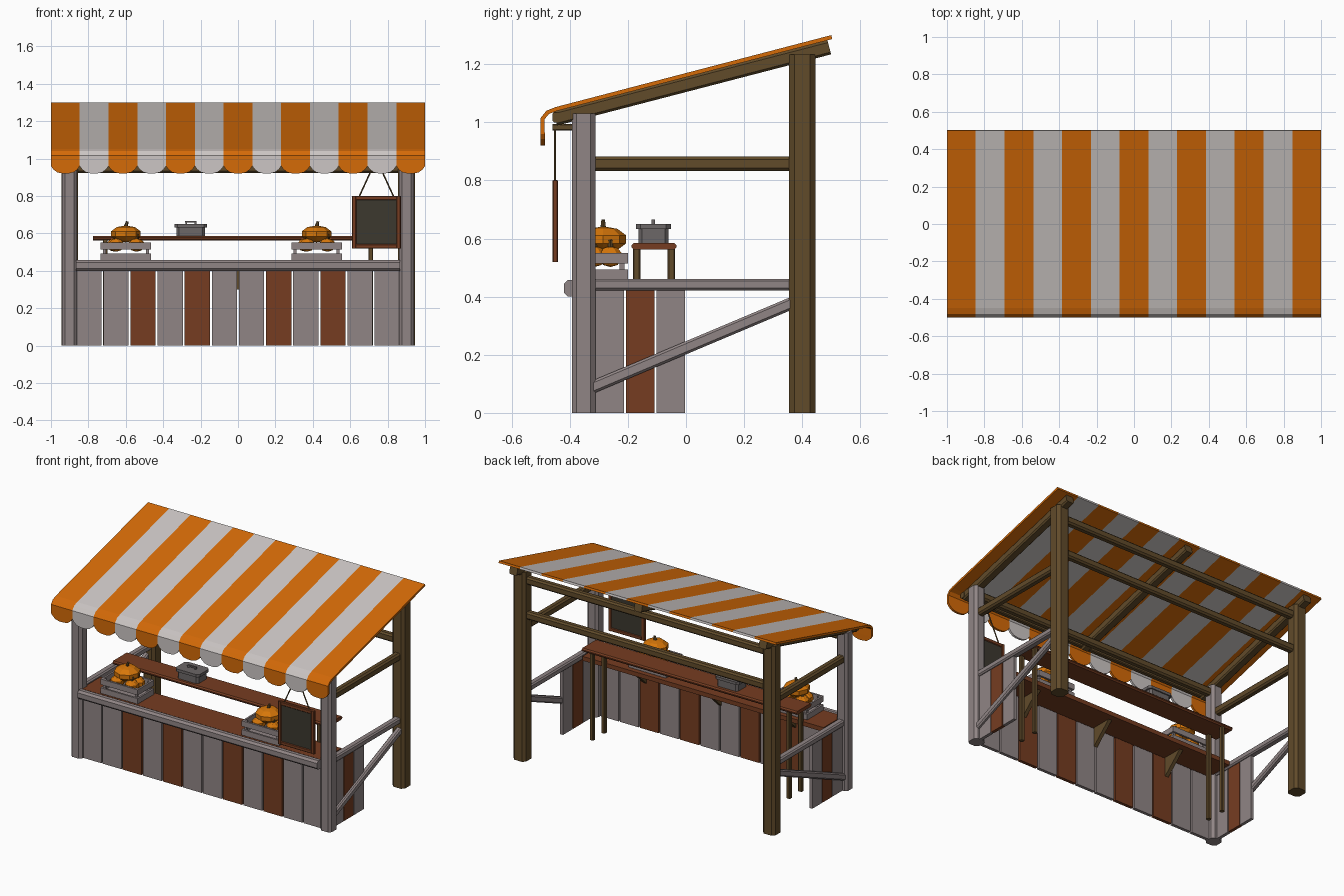
import bpy, bmesh, math
from mathutils import Matrix, Vector

if "Cube" in bpy.data.objects:
    bpy.data.objects.remove(bpy.data.objects["Cube"])


def material(name, *srgb):
    m = bpy.data.materials.new(name)
    col = [(c / 255) ** 2.2 for c in srgb] + [1]
    m.diffuse_color = col
    m.use_nodes = True
    m.node_tree.nodes["Principled BSDF"].inputs["Base Color"].default_value = col
    return m


ORANGE = material("orange cloth", 212, 106, 16)
WHITE = material("white cloth", 203, 197, 195)
GREY = material("grey wood", 143, 132, 132)
RED = material("red brown wood", 117, 63, 38)
DARK = material("dark wood", 97, 76, 46)
SLATE = material("slate", 62, 59, 50)
METAL = material("grey metal", 108, 103, 103)
PUMPKIN = material("pumpkin orange", 214, 118, 18)


def finish(bm, name, *mats):
    me = bpy.data.meshes.new(name)
    bm.to_mesh(me)
    bm.free()
    for m in mats:
        me.materials.append(m)
    ob = bpy.data.objects.new(name, me)
    bpy.context.collection.objects.link(ob)
    return ob


def beam(name, mat, center, size, chamfer=0, axis=2, tilt=0):
    """Box whose edges along one axis are chamfered, tilted about x."""
    bm = bmesh.new()
    bmesh.ops.create_cube(bm, size=1)
    bmesh.ops.scale(bm, vec=size, verts=bm.verts)
    if chamfer:
        long = [e for e in bm.edges
                if abs((e.verts[0].co - e.verts[1].co)[axis]) > size[axis] * 0.9]
        bmesh.ops.bevel(bm, geom=long, offset=chamfer, segments=1, affect='EDGES')
    bm.transform(Matrix.Translation(center) @ Matrix.Rotation(tilt, 4, 'X'))
    return finish(bm, name, mat)


def span(name, mat, x, y, z, chamfer=0, axis=2):
    """Beam given by its (low, high) ranges."""
    r = (x, y, z)
    return beam(name, mat, [(a + b) / 2 for a, b in r], [b - a for a, b in r], chamfer, axis)


def slanted(name, mat, x, a, b, width, height, chamfer=0):
    """Beam in the yz plane between two (y, z) points."""
    dy, dz = b[0] - a[0], b[1] - a[1]
    return beam(name, mat, (x, (a[0] + b[0]) / 2, (a[1] + b[1]) / 2),
                (width, math.hypot(dy, dz), height), chamfer, 1, math.atan2(dz, dy))


def rod(name, mat, a, b, r1, r2, sides=6):
    a, b = Vector(a), Vector(b)
    bm = bmesh.new()
    bmesh.ops.create_cone(bm, cap_ends=True, segments=sides, radius1=r1, radius2=r2,
                          depth=(b - a).length)
    bm.transform(Matrix.Translation((a + b) / 2)
                 @ (b - a).to_track_quat('Z', 'Y').to_matrix().to_4x4())
    return finish(bm, name, mat)


# Striped awning with a scalloped front edge
def awning():
    bm = bmesh.new()
    profile = [(0.5, 1.3), (-0.45, 1.052), (-0.48, 1.04), (-0.5, 1.015), (-0.5, 0.96)]
    scallop = [(0.08, 0.942), (0.22, 0.926), (0.4, 0.92)]
    scallop += [(1 - t, z) for t, z in reversed(scallop)]
    w = 2 / 13
    for i in range(13):
        x0, x1 = -1 + i * w, -1 + (i + 1) * w
        left = [bm.verts.new((x0, y, z)) for y, z in profile]
        right = [bm.verts.new((x1, y, z)) for y, z in profile]
        faces = [bm.faces.new((left[k], left[k + 1], right[k + 1], right[k]))
                 for k in range(len(profile) - 1)]
        edge = [bm.verts.new((x0 + t * w, -0.5, z)) for t, z in scallop]
        faces.append(bm.faces.new([left[-1]] + edge + [right[-1]]))
        for f in faces:
            f.material_index = i % 2
    bmesh.ops.remove_doubles(bm, verts=bm.verts, dist=0.0001)
    ob = finish(bm, "awning", ORANGE, WHITE)
    mod = ob.modifiers.new("thickness", 'SOLIDIFY')
    mod.thickness = 0.014
    mod.offset = -1


awning()

# Frame: posts, side rails and braces
for s, side in ((1, "left"), (-1, "right")):
    x = 0.9 * s
    beam(f"front_post_{side}", GREY, (x, -0.352, 0.515), (0.08, 0.08, 1.03), 0.016)
    beam(f"back_post_{side}", DARK, (x, 0.4, 0.617), (0.09, 0.09, 1.234), 0.018)
    beam(f"upper_side_bar_{side}", DARK, (x, 0.022, 0.857), (0.045, 0.67, 0.05), 0.01, 1)
    beam(f"side_rail_{side}", GREY, (x, 0.022, 0.441), (0.045, 0.67, 0.04), 0.008, 1)
    slanted(f"side_brace_{side}", GREY, x + 0.012 * s, (-0.325, 0.087), (0.37, 0.38), 0.035, 0.042, 0.008)
    # Side cladding
    for i, mat in enumerate((GREY, RED, GREY)):
        y = -0.312 + i * 0.105
        span(f"side_panel_{side}_{i + 1}", mat, (x - 0.01, x + 0.01), (y, y + 0.099), (0, 0.421))

# Roof timbers
for x, side in ((-0.9, "right"), (0, "middle"), (0.9, "left")):
    slanted(f"rafter_{side}", DARK, x, (-0.45, 1.013), (0.493, 1.258), 0.055, 0.05, 0.008)
for name, y, z, h in (("front_beam", -0.352, 0.99, 0.05), ("back_top_beam", 0.4, 1.175, 0.05),
                      ("back_lower_beam", 0.4, 0.948, 0.05)):
    beam(name, DARK, (0, y, z), (1.76, 0.045, h), 0.01, 0)
beam("eave_beam", DARK, (0, -0.444, 1.017), (1.86, 0.03, 0.034), 0.005, 0)

# Front cladding and counter
for i in range(12):
    x = -0.87 + i * 0.145
    mat = RED if i in (2, 4, 7, 9) else GREY
    span(f"front_panel_{i + 1}", mat, (x + 0.005, x + 0.14), (-0.367, -0.347), (0, 0.42))
span("counter_rail", GREY, (-0.865, 0.865), (-0.42, -0.37), (0.4, 0.457), 0.013, 0)
span("counter_top", RED, (-0.87, 0.87), (-0.375, -0.175), (0.425, 0.453))
for i, x in enumerate((-0.54, 0, 0.54)):
    bm = bmesh.new()
    tri = [bm.verts.new((x - 0.012, y, z)) for y, z in ((-0.348, 0.425), (-0.348, 0.3), (-0.215, 0.425))]
    face = bm.faces.new(tri)
    ext = bmesh.ops.extrude_face_region(bm, geom=[face])
    bmesh.ops.translate(bm, vec=(0.024, 0, 0),
                        verts=[v for v in ext["geom"] if isinstance(v, bmesh.types.BMVert)])
    bmesh.ops.recalc_face_normals(bm, faces=bm.faces)
    finish(bm, f"counter_bracket_{i + 1}", DARK)

# Back shelf on four legs
span("shelf", RED, (-0.775, 0.775), (-0.187, -0.032), (0.562, 0.585), 0.008, 0)
for x in (-0.71, 0.71):
    for y in (-0.17, -0.05):
        beam("shelf_leg", DARK, (x, y, 0.283), (0.026, 0.026, 0.566), 0.004)


# Crates of pumpkins
def pumpkin(x, y, z, r, h, turn=0):
    bm = bmesh.new()
    bmesh.ops.create_uvsphere(bm, u_segments=8, v_segments=5, radius=1)
    bm.transform(Matrix.Translation((x, y, z)) @ Matrix.Rotation(turn, 4, 'Z')
                 @ Matrix.Diagonal((r, r, h, 1)))
    finish(bm, "pumpkin", PUMPKIN)
    rod("pumpkin_stem", DARK, (x, y, z + h * 0.85), (x + 0.008, y, z + h + 0.022), 0.011, 0.007)


for cx in (-0.6, 0.42):
    cy, hx, hy = -0.285, 0.135, 0.085
    for z in (0.475, 0.532):
        for s in (-1, 1):
            beam("crate_long_slat", GREY, (cx, cy + s * (hy - 0.006), z), (2 * hx, 0.012, 0.036))
            beam("crate_end_slat", GREY, (cx + s * (hx - 0.006), cy, z), (0.012, 2 * hy - 0.024, 0.036))
    for sx in (-1, 1):
        for sy in (-1, 1):
            beam("crate_corner", GREY, (cx + sx * (hx - 0.02), cy + sy * (hy - 0.02), 0.502), (0.016, 0.016, 0.09))
    beam("crate_floor", GREY, (cx, cy, 0.462), (2 * hx - 0.02, 2 * hy - 0.02, 0.012))
    pumpkin(cx, cy, 0.597, 0.083, 0.045)
    for dx, dy in ((-0.06, 0.025), (0.06, 0.025), (-0.05, -0.03), (0.055, -0.03)):
        pumpkin(cx + dx, cy + dy, 0.538, 0.043, 0.036, dx * 9)

# Lidded metal box with a handle
span("box_body", METAL, (-0.328, -0.177), (-0.163, -0.06), (0.585, 0.64), 0.012)
span("box_lid", METAL, (-0.34, -0.165), (-0.172, -0.052), (0.632, 0.65), 0.016)
for x in (-0.277, -0.228):
    span("handle_post", METAL, (x - 0.005, x + 0.005), (-0.118, -0.106), (0.648, 0.66))
span("handle_grip", METAL, (-0.284, -0.221), (-0.118, -0.106), (0.657, 0.666))

# Hanging sign board
span("sign_slate", SLATE, (0.625, 0.855), (-0.456, -0.444), (0.535, 0.785))
for x in (0.621, 0.859):
    span("sign_frame_side", RED, (x - 0.012, x + 0.012), (-0.46, -0.44), (0.52, 0.8), 0.004)
for z in (0.531, 0.789):
    span("sign_frame_bar", RED, (0.632, 0.848), (-0.46, -0.44), (z - 0.012, z + 0.012), 0.004, 0)
for s in (-1, 1):
    rod("sign_rope", DARK, (0.74 + s * 0.095, -0.45, 0.79), (0.74 + s * 0.008, -0.45, 0.98), 0.004, 0.004)
span("sign_peg", DARK, (0.725, 0.755), (-0.46, -0.35), (0.972, 0.994), 0.004, 1)
